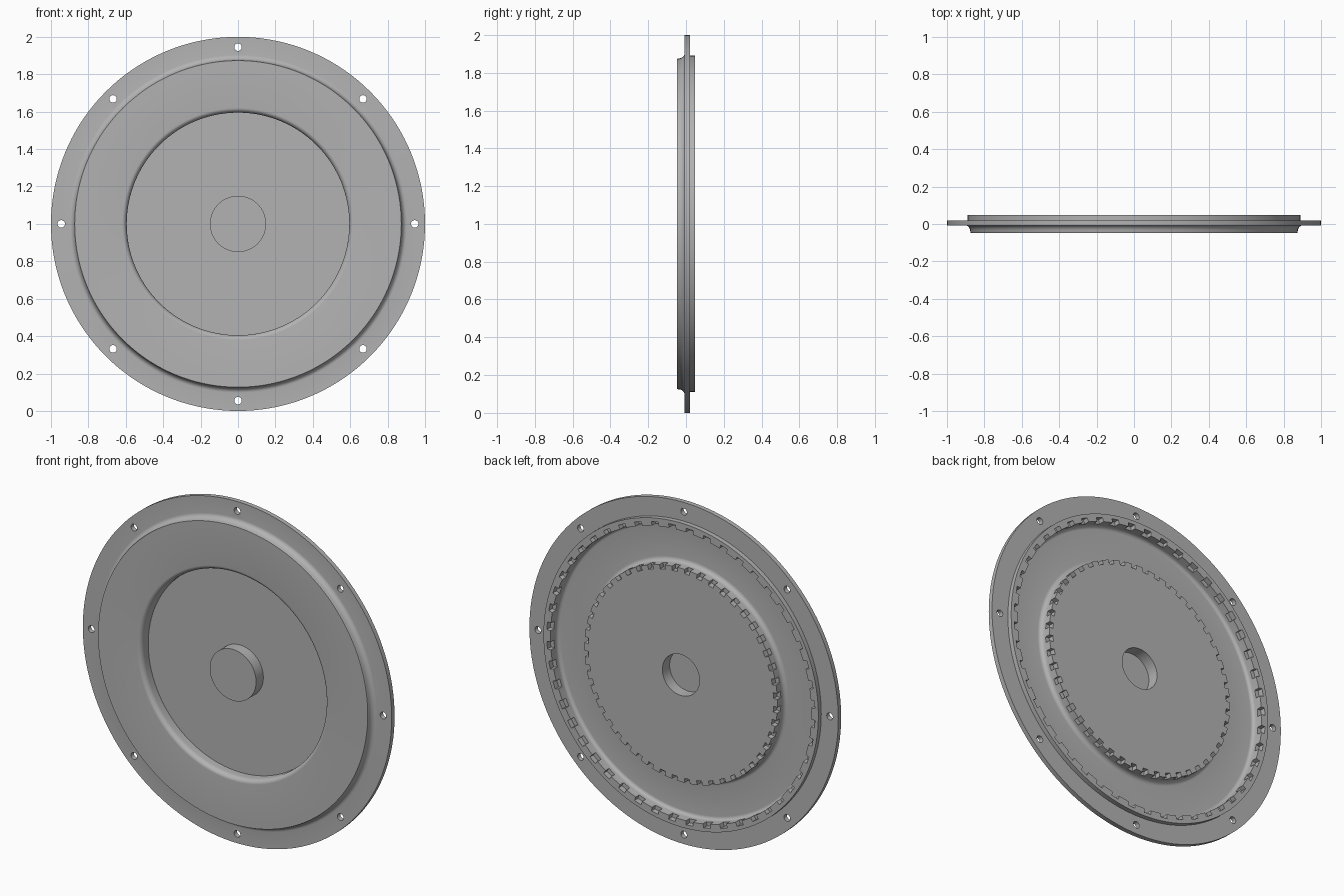
import bpy, bmesh, math
from mathutils import Matrix, Vector

if "Cube" in bpy.data.objects:
    bpy.data.objects.remove(bpy.data.objects["Cube"], do_unlink=True)

CENTRE = Vector((0, 0, 1))
FRONT, BACK = -0.047, 0.047        # extreme faces of the formed plate
WALL = 0.027                       # sheet thickness
FLANGE_FRONT, FLANGE_BACK = -0.007, 0.02


def arc(cr, cy, ra, rb, start, end, steps=7):
    """Elliptical arc in the (radius, depth) plane, angles in degrees."""
    angles = [math.radians(start + (end - start) * i / steps) for i in range(steps + 1)]
    return [(cr + ra * math.cos(a), cy + rb * math.sin(a)) for a in angles]


def link(name, bm):
    mesh = bpy.data.meshes.new(name)
    bmesh.ops.recalc_face_normals(bm, faces=bm.faces)
    bm.to_mesh(mesh)
    bm.free()
    obj = bpy.data.objects.new(name, mesh)
    bpy.context.collection.objects.link(obj)
    return obj


def lathe(name, profile, steps=144):
    bm = bmesh.new()
    verts = [bm.verts.new((r, y, CENTRE.z)) for r, y in profile]
    edges = [bm.edges.new(pair) for pair in zip(verts, verts[1:])]
    bmesh.ops.spin(bm, geom=verts + edges, cent=CENTRE, axis=(0, 1, 0),
                   angle=math.tau, steps=steps)
    bmesh.ops.remove_doubles(bm, verts=bm.verts, dist=0.0001)
    return link(name, bm)


def polar(index, count, radius, y):
    return (Matrix.Translation(CENTRE) @ Matrix.Rotation(math.tau * index / count, 4, "Y")
            @ Matrix.Translation((radius, y, 0)))


grey = bpy.data.materials.new("plain_grey")
grey.use_nodes = True
grey.diffuse_color = (0.45, 0.45, 0.45, 1)
grey.node_tree.nodes["Principled BSDF"].inputs["Base Color"].default_value = grey.diffuse_color

# Front of the plate: hub boss, sunken centre, raised ring, flange
profile = [(0, FRONT), (0.15, FRONT), (0.15, FLANGE_BACK), (0.595, FLANGE_BACK)]
profile += arc(0.62, FRONT + 0.03, 0.025, 0.03, 180, 270)
profile += [(0.873, FRONT)]
profile += arc(0.903, FLANGE_FRONT - 0.035, 0.028, 0.035, 180, 90)
profile += [(1, FLANGE_FRONT), (1, FLANGE_BACK)]
# Back of the plate: rim, recessed ring, raised centre, hub bore
profile += [(0.89, FLANGE_BACK), (0.89, BACK), (0.845, BACK)]
profile += arc(0.825, FRONT + WALL + 0.02, 0.02, 0.02, 0, -90)
profile += arc(0.65, FRONT + WALL + 0.025, 0.025, 0.025, 270, 180)
profile += [(0.625, BACK), (0.12, BACK), (0.12, FRONT + WALL), (0, FRONT + WALL)]
plate = lathe("formed_plate", profile)
plate.data.materials.append(grey)

# Cutter: two rings of notches in the back and the flange bolt holes
bm = bmesh.new()
NOTCHES, DEPTH = 48, 0.032
for inner, outer, width in ((0.6, 0.66, 0.034), (0.81, 0.868, 0.045)):
    for i in range(NOTCHES):
        place = polar(i + 0.5, NOTCHES, (inner + outer) / 2, BACK)
        size = Matrix.Diagonal((outer - inner, DEPTH * 2, width, 1))
        bmesh.ops.create_cube(bm, size=1, matrix=place @ size)
for i in range(8):
    bmesh.ops.create_cone(bm, cap_ends=True, segments=24, radius1=0.02, radius2=0.02, depth=0.2,
                          matrix=polar(i, 8, 0.945, 0) @ Matrix.Rotation(math.pi / 2, 4, "X"))
cutter = link("notch_and_hole_cutter", bm)
cutter.hide_render = True

cut = plate.modifiers.new("notches_and_holes", "BOOLEAN")
cut.operation = "DIFFERENCE"
cut.solver = "EXACT"
cut.object = cutter
bpy.ops.object.select_all(action="DESELECT")
plate.select_set(True)
bpy.context.view_layer.objects.active = plate
bpy.ops.object.modifier_apply(modifier=cut.name)
bpy.data.objects.remove(cutter, do_unlink=True)
bpy.ops.object.shade_smooth_by_angle(angle=math.radians(30))
